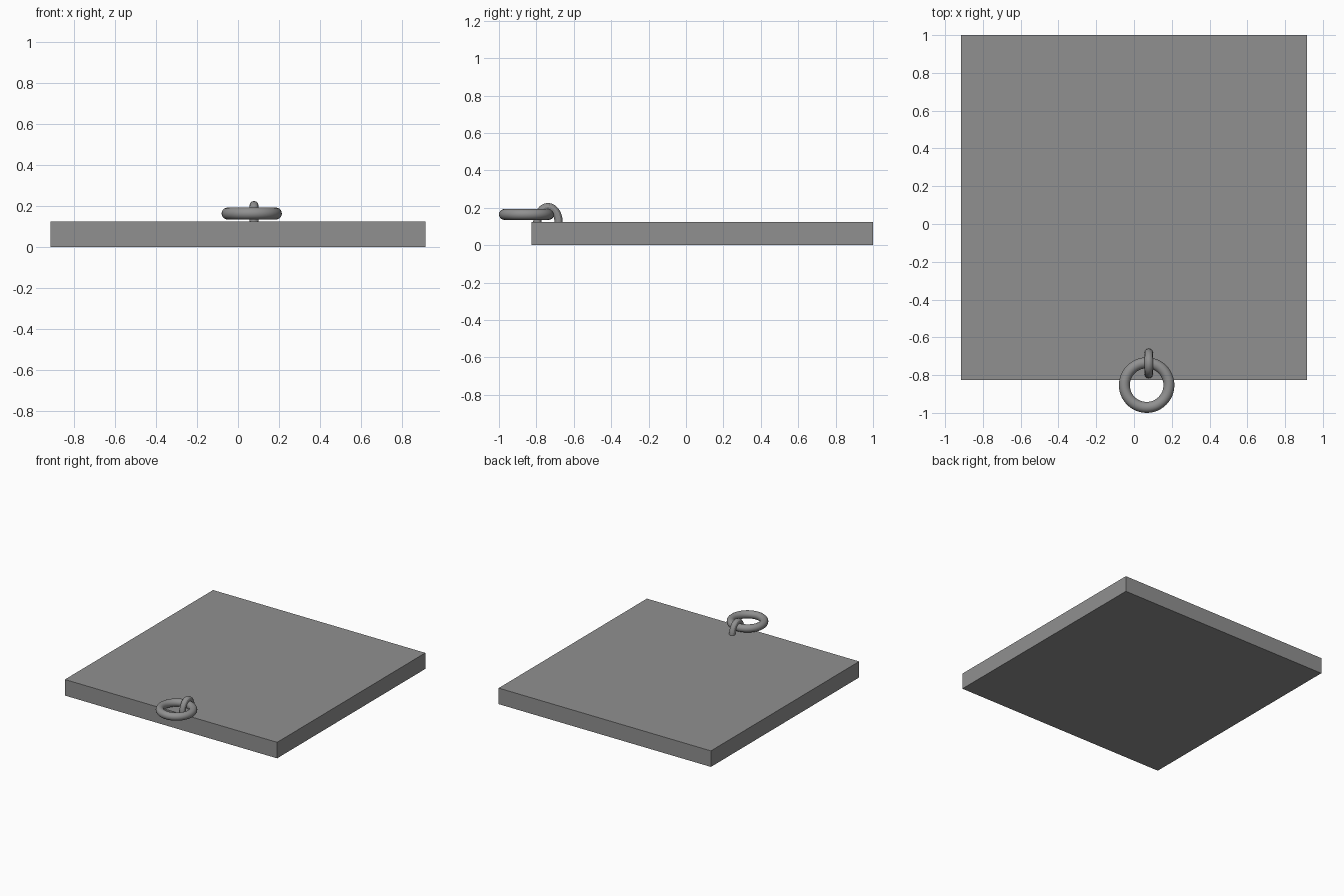
import bpy
from math import pi, cos, sin

cube = bpy.data.objects.get("Cube")
if cube:
    bpy.data.objects.remove(cube, do_unlink=True)

grey = bpy.data.materials.new("plain grey")
grey.use_nodes = True
colour = (0.28, 0.28, 0.28, 1)
grey.diffuse_color = colour
grey.node_tree.nodes["Principled BSDF"].inputs["Base Color"].default_value = colour


def finish(name, smooth=False):
    ob = bpy.context.object
    ob.name = name
    ob.data.materials.clear()
    ob.data.materials.append(grey)
    if smooth:
        bpy.ops.object.shade_smooth_by_angle()
    return ob


# Flat slab
bpy.ops.mesh.primitive_cube_add(size=1, location=(0, 0.0875, 0.0625))
slab = finish("slab")
slab.scale = (1.83, 1.825, 0.125)

# Loose pull ring overhanging the front edge
bpy.ops.mesh.primitive_torus_add(location=(0.067, -0.853, 0.164),
                                 major_radius=0.118, minor_radius=0.029,
                                 major_segments=48, minor_segments=20)
finish("pull_ring", True)

# Arched staple holding the ring, its feet sunk into the slab
curve = bpy.data.curves.new("staple", "CURVE")
curve.dimensions = "3D"
curve.bevel_depth = 0.022
curve.bevel_resolution = 4
curve.use_fill_caps = True
steps = 24
path = curve.splines.new("POLY")
path.points.add(steps)
for i, point in enumerate(path.points):
    a = -0.15 + (pi + 0.3) * i / steps
    point.co = (0.078, -0.738 + 0.057 * cos(a), 0.122 + 0.081 * sin(a), 1)
staple = bpy.data.objects.new("staple", curve)
bpy.context.collection.objects.link(staple)
bpy.ops.object.select_all(action="DESELECT")
staple.select_set(True)
bpy.context.view_layer.objects.active = staple
bpy.ops.object.convert(target="MESH")
finish("staple", True)
